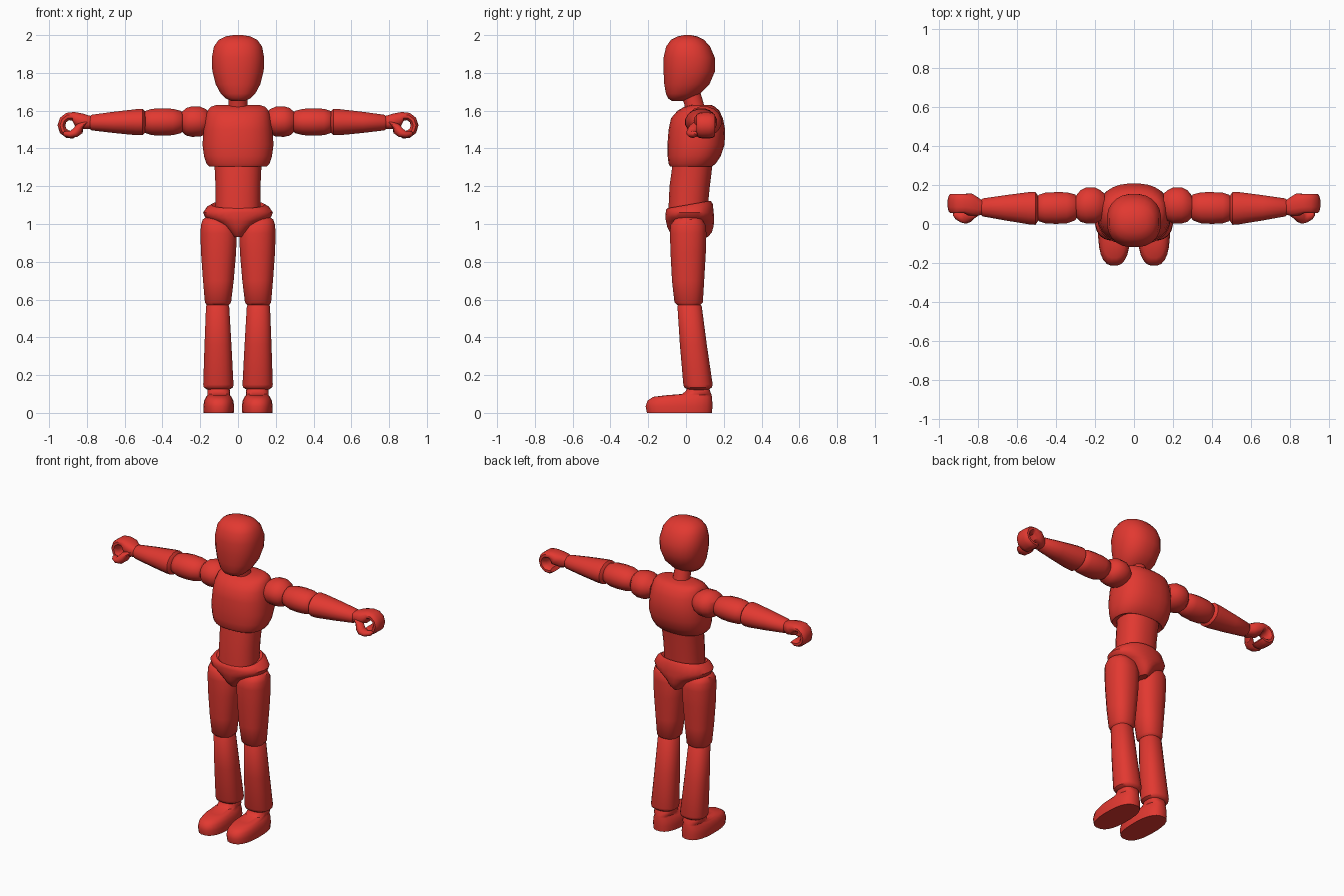
import bpy, bmesh, math
from mathutils import Vector

red = bpy.data.materials.new("red_plastic")
red.diffuse_color = (0.76, 0.04, 0.03, 1)


def loft(name, stations, n=20, power=2.0, mirror=False):
    """Skin superellipse rings; each station is (centre, half axis u, half axis v)."""
    bm = bmesh.new()
    rings = []
    for c, u, v in stations:
        ring = []
        for i in range(n):
            a = 2 * math.pi * (i + 0.5) / n
            s, t = math.cos(a), math.sin(a)
            s = math.copysign(abs(s) ** (2 / power), s)
            t = math.copysign(abs(t) ** (2 / power), t)
            ring.append(bm.verts.new(Vector(c) + Vector(u) * s + Vector(v) * t))
        rings.append(ring)
    for a, b in zip(rings, rings[1:]):
        for i in range(n):
            j = (i + 1) % n
            bm.faces.new((a[i], a[j], b[j], b[i]))
    bm.faces.new(rings[0][::-1])
    bm.faces.new(rings[-1])
    bmesh.ops.recalc_face_normals(bm, faces=bm.faces[:])
    me = bpy.data.meshes.new(name)
    bm.to_mesh(me)
    bm.free()
    me.shade_smooth()
    me.set_sharp_from_angle(angle=math.radians(42))
    me.materials.append(red)
    ob = bpy.data.objects.new(name, me)
    bpy.context.collection.objects.link(ob)
    if mirror:
        ob.modifiers.new("other_side", 'MIRROR').use_axis[0] = True
    return ob


def upright(rows):
    """Rows of (z, x centre, half width, y front, y back)."""
    return [((x, (f + b) / 2, z), (w, 0, 0), (0, (b - f) / 2, 0)) for z, x, w, f, b in rows]


def along_x(rows):
    """Rows of (x, y centre, z centre, half depth, half height)."""
    return [((x, y, z), (0, d, 0), (0, 0, h)) for x, y, z, d, h in rows]


# Head and neck
loft("head", upright([
    (1.652, 0, .035, -.075, -.01), (1.665, 0, .066, -.095, .025), (1.69, 0, .092, -.107, .075),
    (1.74, 0, .119, -.116, .125), (1.81, 0, .137, -.120, .155), (1.88, 0, .140, -.120, .154),
    (1.94, 0, .128, -.106, .128), (1.975, 0, .103, -.080, .096), (1.993, 0, .066, -.045, .06),
    (2.0, 0, .025, -.01, .025)]), n=24, power=2.3)
loft("neck", upright([(1.6, 0, .056, -.005, .105), (1.635, 0, .05, -.01, .095),
                      (1.72, 0, .05, -.04, .07)]))

# Torso
loft("chest", upright([
    (1.315, 0, .135, -.07, .12), (1.305, 0, .155, -.085, .14), (1.32, 0, .168, -.093, .158),
    (1.36, 0, .181, -.098, .185), (1.42, 0, .189, -.099, .205), (1.50, 0, .183, -.093, .208),
    (1.56, 0, .174, -.08, .196), (1.60, 0, .162, -.045, .177), (1.62, 0, .146, -.01, .155),
    (1.63, 0, .115, .03, .135)]), n=28, power=2.4)
loft("abdomen", upright([(1.05, 0, .12, -.095, .112), (1.2, 0, .12, -.088, .127),
                         (1.33, 0, .126, -.07, .143)]), n=24, power=2.3)
pelvis = upright([
    (.93, 0, .028, -.06, .115), (.955, 0, .055, -.085, .137), (.985, 0, .085, -.1, .146),
    (1.015, 0, .135, -.107, .15), (1.035, 0, .175, -.11, .15), (1.06, 0, .186, -.108, .147)])
pelvis += [((0, .018, 1.09), (.165, 0, 0), (0, .125, .015)),
           ((0, .016, 1.103), (.14, 0, 0), (0, .115, .02)),
           ((0, .016, 1.085), (.11, 0, 0), (0, .09, .02))]
loft("pelvis", pelvis, n=28, power=2.2)

# Legs
loft("thigh", upright([
    (.57, .107, .058, -.045, .075), (.585, .106, .070, -.062, .09), (.70, .104, .082, -.075, .097),
    (.85, .103, .094, -.083, .106), (.95, .103, .097, -.086, .109), (.995, .109, .088, -.083, .105),
    (1.025, .119, .068, -.06, .085), (1.04, .125, .035, -.025, .05)]), power=2.3, mirror=True)
loft("shin", upright([
    (.58, .108, .05, -.035, .07), (.565, .108, .062, -.046, .084), (.36, .106, .072, -.033, .111),
    (.15, .104, .081, -.015, .142), (.135, .104, .078, -.010, .138), (.122, .104, .058, .01, .12)]),
    power=2.3, mirror=True)
loft("foot", upright([
    (0, .102, .08, -.208, .139), (.035, .102, .082, -.215, .141), (.065, .102, .078, -.205, .14),
    (.085, .102, .068, -.175, .138), (.094, .102, .06, -.10, .136), (.10, .102, .06, -.02, .134),
    (.118, .102, .06, .0, .127), (.15, .102, .05, .015, .115)]), n=24, power=2.5, mirror=True)

# Arms
loft("shoulder", along_x([
    (.15, .095, 1.542, .06, .05), (.172, .095, 1.542, .08, .068), (.20, .095, 1.542, .094, .081),
    (.245, .095, 1.542, .094, .082), (.275, .092, 1.541, .082, .074),
    (.298, .09, 1.541, .055, .052)]), n=16, mirror=True)
loft("upper_arm", along_x([
    (.29, .085, 1.54, .05, .045), (.302, .085, 1.54, .068, .06), (.345, .083, 1.54, .081, .071),
    (.40, .082, 1.54, .083, .074), (.455, .082, 1.54, .08, .071), (.49, .082, 1.54, .068, .06),
    (.50, .082, 1.54, .05, .045)]), n=16, mirror=True)
loft("forearm", along_x([
    (.488, .08, 1.54, .06, .052), (.505, .08, 1.54, .086, .071), (.54, .081, 1.539, .084, .07),
    (.66, .083, 1.538, .066, .057), (.775, .085, 1.537, .047, .042),
    (.788, .085, 1.537, .034, .032)]), n=16, mirror=True)

# Gripping hand: palm rings followed by fingers curled round an open hole
cx, cz = .885, 1.522
hand = [((.778, .085, 1.537), (-.003, 0, .034), (0, .036, 0)),
        ((.805, .09, 1.54), (-.005, 0, .039), (0, .05, 0)),
        ((.84, .10, 1.55), (-.022, 0, .035), (0, .058, 0))]
for deg in (105, 70, 35, 0, -35, -70, -100, -125):
    a = math.radians(deg)
    dx, dz = math.cos(a), math.sin(a)
    t = .021 if deg < 80 else .024
    if deg == -125:
        t = .013
    r = .05
    hand.append(((cx + dx * r, .105, cz + dz * r), (dx * t, 0, dz * t), (0, .05, 0)))
loft("hand", hand, n=12, power=2.6, mirror=True)
loft("thumb", [
    ((.805, .07, 1.53), (-.018, 0, .024), (0, .03, 0)),
    ((.838, .045, 1.505), (.016, 0, .024), (0, .034, 0)),
    ((.862, .032, 1.483), (.012, 0, .022), (0, .031, 0)),
    ((.89, .035, 1.474), (0, 0, .018), (0, .027, 0)),
    ((.915, .045, 1.479), (-.006, 0, .014), (0, .02, 0)),
    ((.925, .05, 1.483), (-.003, 0, .006), (0, .01, 0))], n=12, mirror=True)
